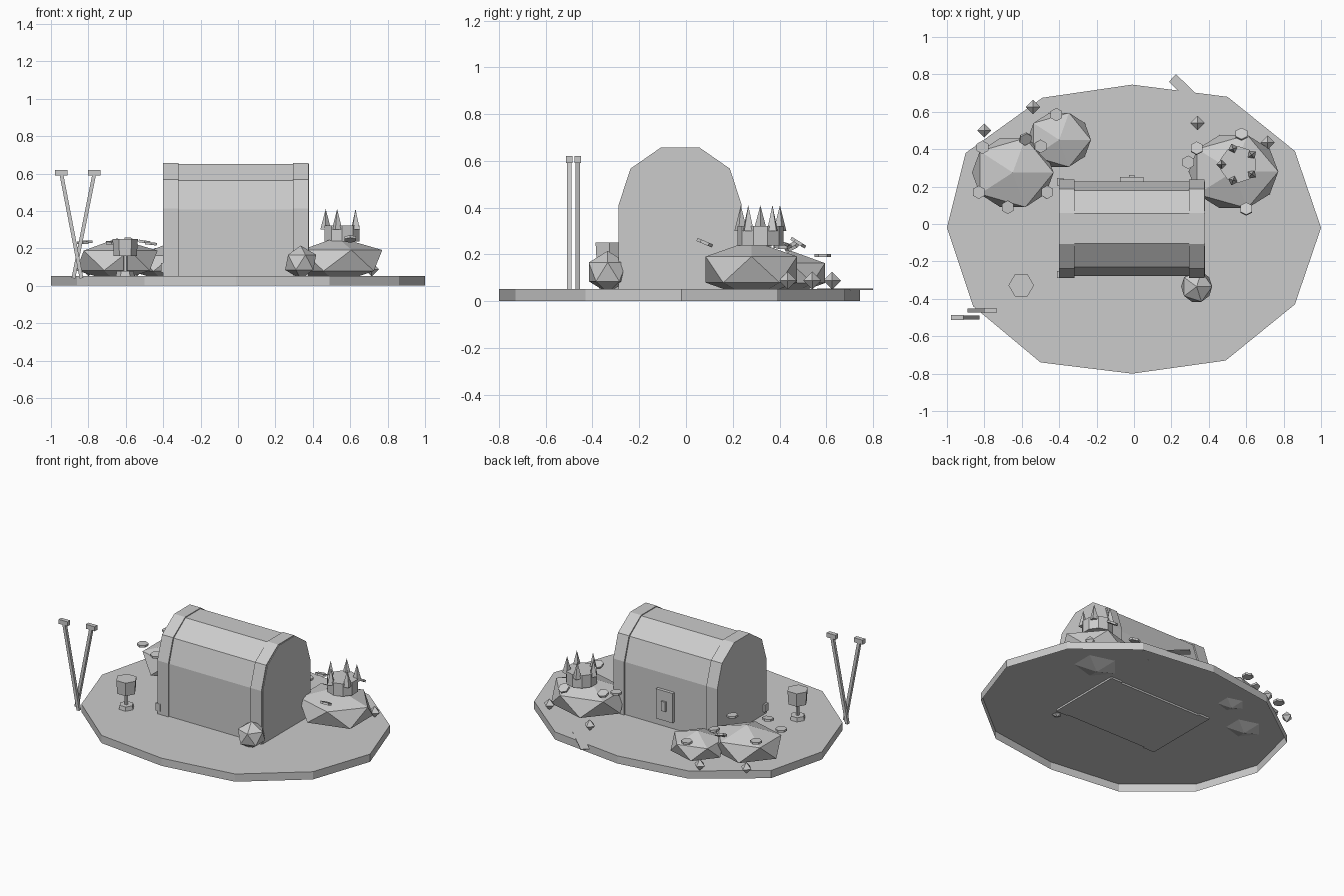
import bpy
import bmesh
import math
from mathutils import Matrix, Vector

cube = bpy.data.objects.get("Cube")
if cube:
    bpy.data.objects.remove(cube, do_unlink=True)

stone = bpy.data.materials.new("light_grey")
stone.use_nodes = True
GREY = (0.6, 0.6, 0.6, 1)
stone.diffuse_color = GREY
stone.node_tree.nodes["Principled BSDF"].inputs["Base Color"].default_value = GREY


def finish(name, bm, loc=(0, 0, 0), rot=(0, 0, 0)):
    mesh = bpy.data.meshes.new(name)
    bmesh.ops.recalc_face_normals(bm, faces=bm.faces[:])
    bm.to_mesh(mesh)
    bm.free()
    mesh.materials.append(stone)
    ob = bpy.data.objects.new(name, mesh)
    ob.location, ob.rotation_euler = loc, rot
    bpy.context.collection.objects.link(ob)
    return ob


def box(name, loc, size, rot=(0, 0, 0)):
    bm = bmesh.new()
    bmesh.ops.create_cube(bm, size=1, matrix=Matrix.Diagonal((*size, 1)))
    return finish(name, bm, loc, rot)


def cone(name, loc, r1, r2, depth, sides, rot=(0, 0, 0)):
    bm = bmesh.new()
    bmesh.ops.create_cone(bm, cap_ends=True, segments=sides,
                          radius1=r1, radius2=r2, depth=depth)
    return finish(name, bm, loc, rot)


def rock(name, loc, size):
    bm = bmesh.new()
    bmesh.ops.create_icosphere(bm, subdivisions=1, radius=1,
                               matrix=Matrix.Diagonal((*size, 1)))
    return finish(name, bm, loc)


def prism(name, outline, step, cap_start=True):
    """Push an outline along a step to make a prism."""
    bm = bmesh.new()
    start = [bm.verts.new(p) for p in outline]
    end = [bm.verts.new(Vector(p) + Vector(step)) for p in outline]
    for i in range(len(start)):
        j = (i + 1) % len(start)
        bm.faces.new((start[i], start[j], end[j], end[i]))
    bm.faces.new(end)
    if cap_start:
        bm.faces.new(start[::-1])
    return finish(name, bm)


# Island: a shell that is open underneath
rim = [(-1, -.02), (-.86, -.44), (-.5, -.74), (-.01, -.8), (.49, -.73), (.86, -.43),
       (1, -.02), (.86, .39), (.5, .68), (-.01, .745), (-.49, .675), (-.9, .38)]
prism("island", [(x, y, 0) for x, y in rim], (0, 0, .052), cap_start=False)

# Chest with a faceted lid and two end bands
arch = [(-.26, .04), (-.26, .41), (-.21, .565), (-.082, .655),
        (.082, .655), (.21, .565), (.26, .41), (.26, .04)]


def chest_slice(name, x0, x1, grow):
    scale = 1 + grow
    prism(name, [(x0, y * scale - .025, z + grow * .15 * (z > .3)) for y, z in arch],
          (x1 - x0, 0, 0))


chest_slice("chest_body", -.4, .38, -.025)
chest_slice("chest_band_right", -.4, -.318, .012)
chest_slice("chest_band_left", .294, .376, .012)
box("lock_plate", (-.012, .235, .2), (.125, .03, .2))
box("lock_keyhole", (-.012, .255, .2), (.032, .015, .065))
for y in (-.27, .225):
    box("chest_hinge", (-.395, y, .097), (.036, .04, .05))

# Treasure mounds and boulder
rock("mound_left", (.532, .28, .135), (.268, .23, .125))
rock("mound_right", (-.648, .275, .135), (.244, .217, .118))
rock("mound_back", (-.4, .45, .12), (.19, .17, .095))
rock("boulder", (.335, -.335, .125), (.093, .095, .09))

# Crown
CROWN = Vector((.557, .318, 0))
cone("crown_band", CROWN + Vector((0, 0, .28)), .098, .098, .085, 10)
for i in range(5):
    a = math.radians(108 + 72 * i)
    cone("crown_spike", CROWN + Vector((.088 * math.cos(a), .088 * math.sin(a), .355)),
         .029, 0, .11, 4, (0, 0, a))

# Goblet
for part, z, r1, r2, depth, sides in (("cup", .205, .062, .068, .09, 6),
                                      ("stem", .115, .012, .012, .1, 6),
                                      ("foot", .065, .05, .045, .026, 6)):
    cone("goblet_" + part, (-.603, -.328, z), r1, r2, depth, sides, (0, 0, math.pi / 2))

# Crossed mallets
for x_low, x_top, y in ((-.837, -.945, -.5), (-.88, -.768, -.463)):
    low, top = Vector((x_low, y, .04)), Vector((x_top, y, .6))
    axis = top - low
    box("mallet_handle", (low + top) / 2, (.02, .02, axis.length),
        axis.to_track_quat("Z", "Y").to_euler())
    box("mallet_head", top + Vector((0, 0, .005)), (.066, .028, .03))

# Coins: position and tilt
coins = [(-.81, .41, .235, 0, 0), (-.5, .415, .235, 0, .15), (-.83, .17, .23, 0, 0),
         (-.465, .17, .225, 0, .1), (-.675, .09, .23, .1, 0), (-.415, .585, .195, 0, 0),
         (-.58, .455, .235, .5, .3), (.335, .405, .25, -.3, 0), (.29, .33, .24, 0, 0),
         (.6, .08, .25, -.4, 0), (.575, .48, .25, -.55, 0)]
for x, y, z, tilt_x, tilt_y in coins:
    cone("coin", (x, y, z), .036, .036, .014, 6, (tilt_x, tilt_y, 0))

# Gems: two pyramids joined at the waist
for x, y in ((-.8, .5), (-.54, .625), (.34, .54), (.715, .435)):
    for side in (1, -1):
        cone("gem_half", (x, y, .088 + side * .019), .038, 0, .038, 4,
             (0 if side > 0 else math.pi, 0, 0))

# Plank on the ground at the rim
box("plank", (.31, .68, .051), (.29, .055, .005), (0, 0, math.radians(-44)))
